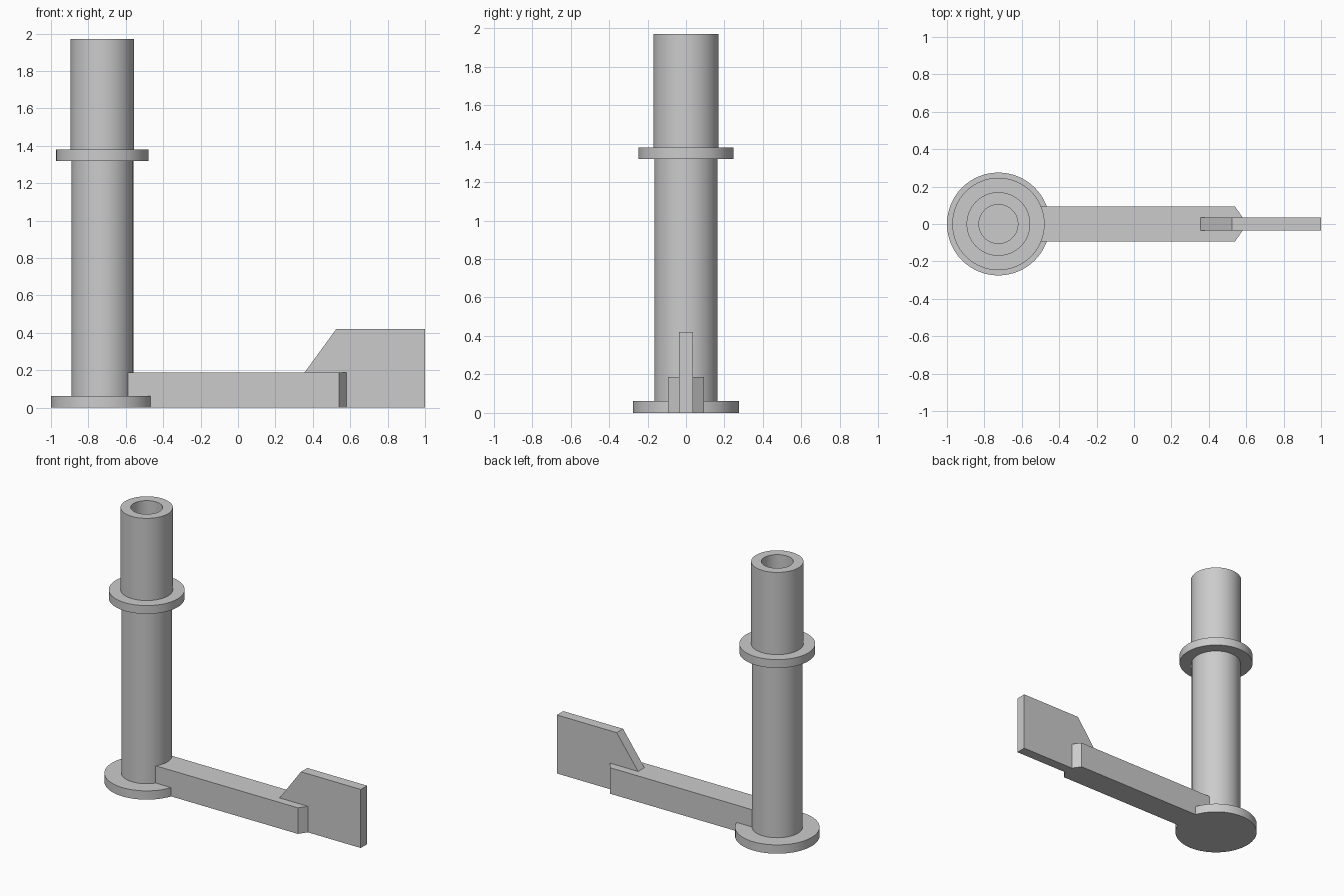
import bpy, bmesh, math

cube = bpy.data.objects.get("Cube")
if cube:
    bpy.data.objects.remove(cube, do_unlink=True)

COLUMN_X = -0.725

grey = bpy.data.materials.new("plain grey")
grey.use_nodes = True
grey.diffuse_color = (0.6, 0.6, 0.6, 1)
grey.node_tree.nodes["Principled BSDF"].inputs["Base Color"].default_value = (0.6, 0.6, 0.6, 1)


def finish(name, bm, smooth=False):
    bmesh.ops.recalc_face_normals(bm, faces=bm.faces)
    mesh = bpy.data.meshes.new(name)
    bm.to_mesh(mesh)
    bm.free()
    mesh.materials.append(grey)
    obj = bpy.data.objects.new(name, mesh)
    bpy.context.collection.objects.link(obj)
    if smooth:
        bpy.ops.object.select_all(action="DESELECT")
        obj.select_set(True)
        bpy.context.view_layer.objects.active = obj
        bpy.ops.object.shade_smooth_by_angle(angle=math.radians(30))
    return obj


def lathe(name, profile, steps=64):
    """Spin an (r, z) profile that starts and ends on the axis."""
    bm = bmesh.new()
    verts = [bm.verts.new((r, 0, z)) for r, z in profile]
    edges = [bm.edges.new(pair) for pair in zip(verts, verts[1:])]
    bmesh.ops.spin(bm, geom=verts + edges, cent=(0, 0, 0), axis=(0, 0, 1),
                   angle=math.tau, steps=steps, use_duplicate=False)
    bmesh.ops.remove_doubles(bm, verts=bm.verts, dist=1e-4)
    finish(name, bm, smooth=True).location.x = COLUMN_X


def extrude(name, outline, direction):
    """Extrude a flat outline along a direction into a solid."""
    bm = bmesh.new()
    face = bm.faces.new([bm.verts.new(p) for p in outline])
    out = bmesh.ops.extrude_face_region(bm, geom=[face], use_keep_orig=True)
    moved = [v for v in out["geom"] if isinstance(v, bmesh.types.BMVert)]
    bmesh.ops.translate(bm, verts=moved, vec=direction)
    finish(name, bm)


# Upright column: round foot, hollow stepped tube and collar
lathe("base_disc", [(0, 0), (0.275, 0), (0.275, 0.063), (0, 0.063)])
lathe("hollow_column", [(0, 0.03), (0.165, 0.03), (0.165, 1.35), (0.17, 1.35),
                        (0.17, 1.97), (0.104, 1.97), (0.104, 0.07), (0, 0.07)])
lathe("collar", [(0.15, 1.32), (0.247, 1.32), (0.247, 1.38), (0.15, 1.38), (0.15, 1.32)])

# Horizontal arm with a chamfered tip
half = [(-0.61, 0.093), (0.54, 0.093), (0.58, 0.036)]
arm = half + [(x, -y) for x, y in reversed(half)]
extrude("arm", [(x, y, 0) for x, y in arm], (0, 0, 0.187))

# Upright blade at the end of the arm
blade = [(0.45, 0), (1, 0), (1, 0.42), (0.525, 0.42), (0.355, 0.187), (0.45, 0.1)]
extrude("blade", [(x, -0.036, z) for x, z in blade], (0, 0.072, 0))
